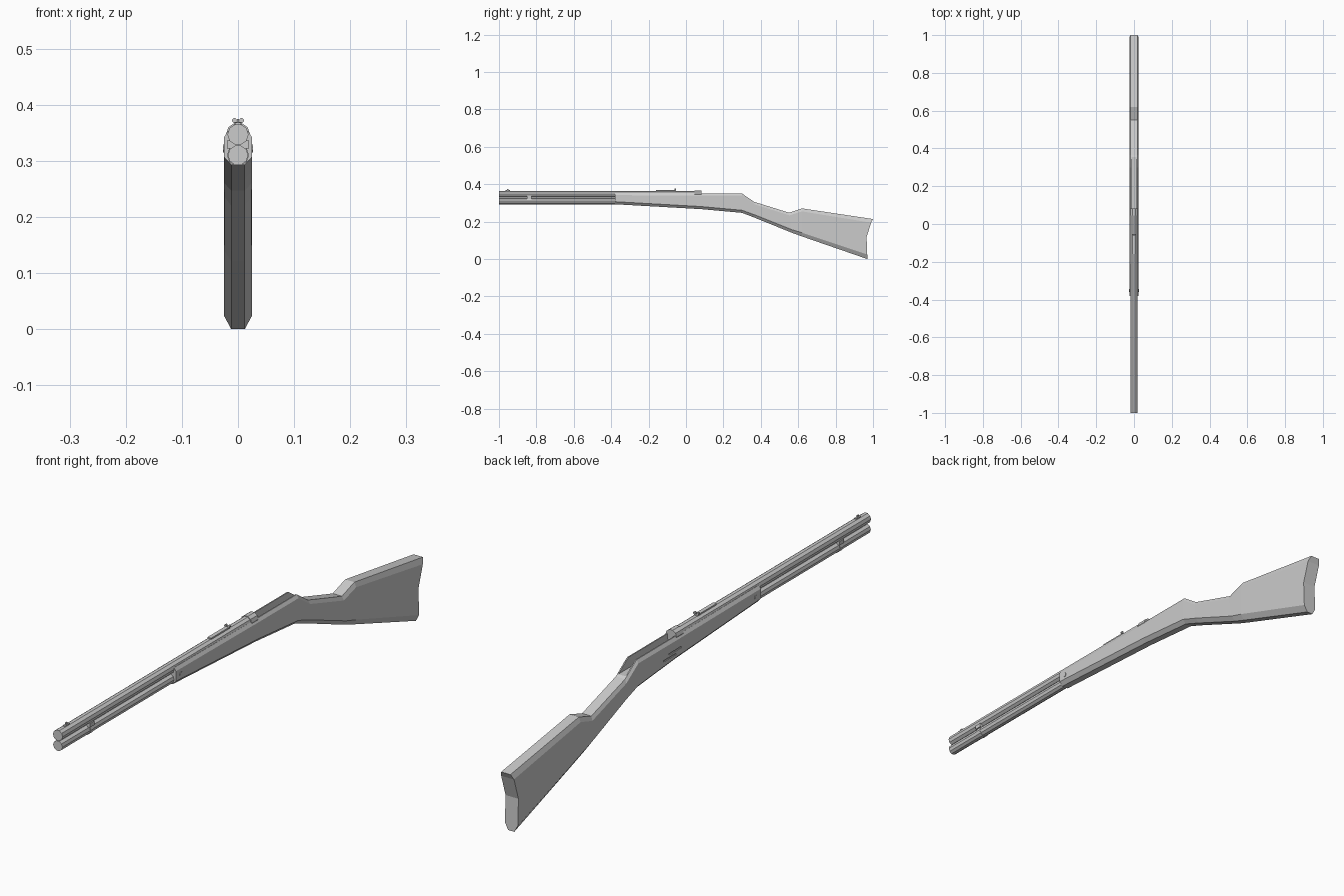
import bpy, bmesh, math
from mathutils import Matrix

if "Cube" in bpy.data.objects:
    bpy.data.objects.remove(bpy.data.objects["Cube"])


def finish(bm, name):
    bmesh.ops.recalc_face_normals(bm, faces=bm.faces)
    me = bpy.data.meshes.new(name)
    bm.to_mesh(me)
    bm.free()
    ob = bpy.data.objects.new(name, me)
    bpy.context.collection.objects.link(ob)
    return ob


def box(name, x, y, z):
    bm = bmesh.new()
    bmesh.ops.create_cube(bm, size=1)
    for v in bm.verts:
        v.co = [r[0] + (c + 0.5) * (r[1] - r[0]) for c, r in zip(v.co, (x, y, z))]
    return finish(bm, name)


def rod(name, r, a, b, z, sides=10, axis='Y', y=0):
    # Rod from a to b along Y (at height z) or along X (at y, z)
    bm = bmesh.new()
    bmesh.ops.create_cone(bm, cap_ends=True, segments=sides, radius1=r, radius2=r, depth=b - a)
    bm.transform(Matrix.Rotation(math.pi / sides, 4, 'Z'))
    m = (a + b) / 2
    if axis == 'Y':
        bm.transform(Matrix.Translation((0, m, z)) @ Matrix.Rotation(math.pi / 2, 4, 'X'))
    else:
        bm.transform(Matrix.Translation((m, y, z)) @ Matrix.Rotation(math.pi / 2, 4, 'Y'))
    return finish(bm, name)


def cut(ob, cutter):
    mod = ob.modifiers.new("cut", 'BOOLEAN')
    mod.operation, mod.solver, mod.object = 'DIFFERENCE', 'EXACT', cutter
    cutter.hide_render = True
    bpy.context.view_layer.objects.active = ob
    bpy.ops.object.modifier_apply(modifier=mod.name)
    bpy.data.objects.remove(cutter)


# Stock and receiver: loft of chamfered sections
# bottom y, bottom z, top y, top z, half width, chamfer height, mid y offset
sections = [
    (-.38, .293, -.38, .353, .025, .014, 0),
    (.08, .267, .08, .350, .025, .014, 0),
    (.30, .247, .30, .350, .025, .014, 0),
    (.37, .220, .364, .306, .024, .016, 0),
    (.57, .139, .551, .248, .024, .018, 0),
    (.62, .121, .62, .271, .025, .020, 0),
    (.97, .000, 1.0, .214, .025, .024, -.021),
]
bm = bmesh.new()
rings = []
for yb, zb, yt, zt, w, c, dy in sections:
    f = c / (zt - zb)
    half = [(.012, 0), (w, f), (w, .55), (w, 1 - f * .8), (.018, 1)]
    pts = []
    for x, t in half:
        bend = dy * (1 - abs(t - .55) / .55) if t < 1 else 0
        pts.append((x, yb + (yt - yb) * t + bend, zb + (zt - zb) * t))
    right = [bm.verts.new(p) for p in pts]
    left = [bm.verts.new((-x, y, z)) for x, y, z in pts]
    rings.append(right + left[::-1])
n = 10
for a, b in zip(rings, rings[1:]):
    for i in range(n):
        j = (i + 1) % n
        bm.faces.new((a[i], a[j], b[j], b[i]))
for r in (rings[0], rings[-1]):
    for i in range(4):
        bm.faces.new((r[i], r[i + 1], r[n - 2 - i], r[n - 1 - i]))
stock = finish(bm, "stock")

# Open action trough and the small slots on the left side
cut(stock, box("trough_cutter", (-.014, .014), (.075, .42), (.312, .40)))
for i, (y0, y1) in enumerate(((.06, .13), (.09, .16))):
    z = .303 - i * .013
    cut(stock, box("slot_cutter", (-.04, -.022), (y0, y1), (z, z + .005)))

# Barrel, magazine tube and chamber ring
rod("barrel", .0188, -1, .075, .347)
rod("magazine_tube", .0180, -1, -.36, .310)
rod("chamber_ring", .0215, .045, .083, .347)

# Band joining barrel and tube
rod("barrel_band_lower", .0195, -.845, -.828, .310)
box("barrel_band_web", (-.0195, .0195), (-.85, -.825), (.322, .336))

# Cross pin through the fore-end
rod("fore_end_pin", .008, -.027, .027, .322, 8, 'X', -.352)

# Sights
box("rear_sight_leaf", (-.007, .007), (-.16, -.055), (.362, .369))
for s in (-1, 1):
    rod("rear_sight_ear", .0045, -.062, -.054, .372, 8).location.x = s * .0065
box("front_sight_base", (-.005, .005), (-.965, -.94), (.362, .368))
box("front_sight_post", (-.0015, .0015), (-.957, -.948), (.366, .375))
